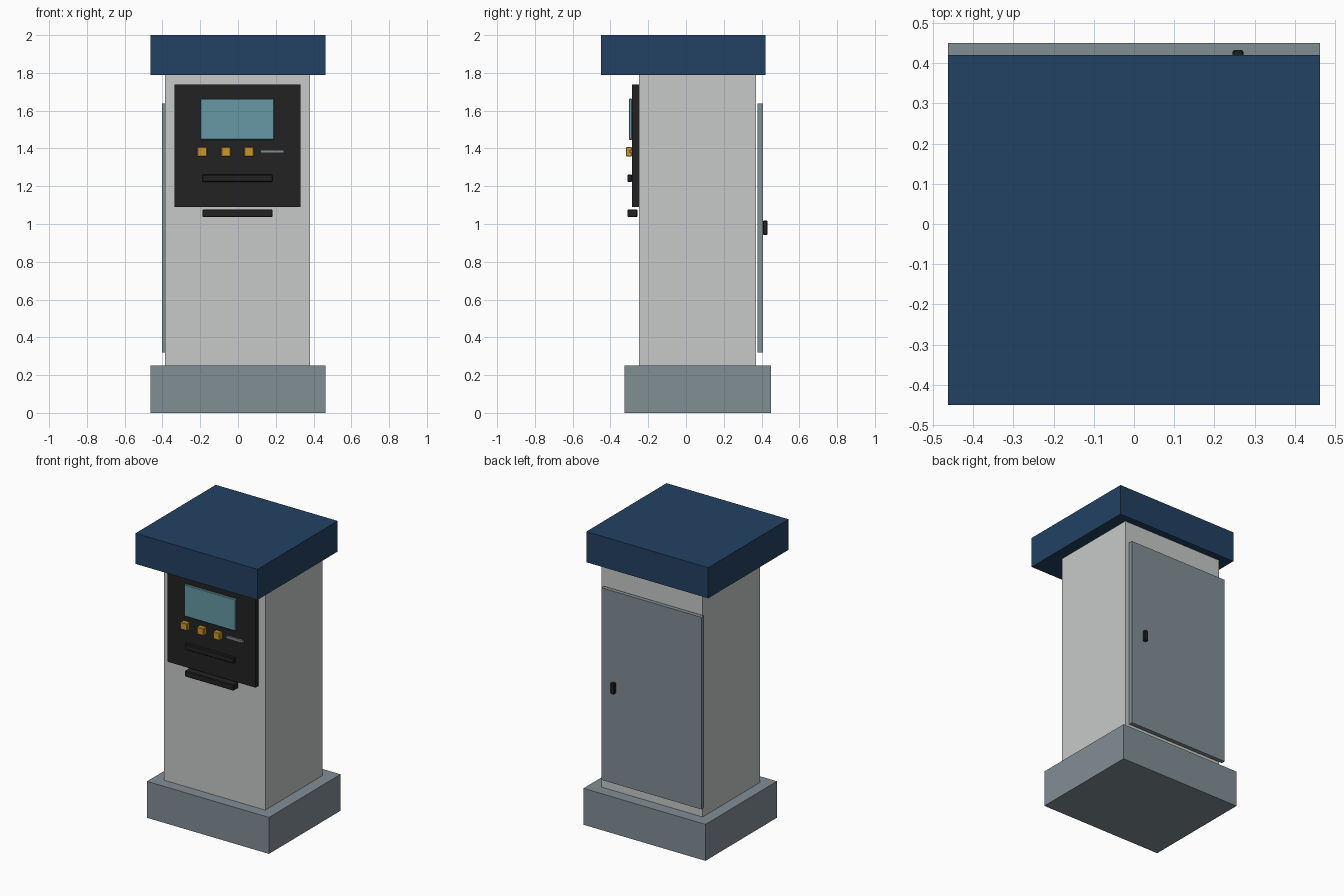
import bpy

if "Cube" in bpy.data.objects:
    bpy.data.objects.remove(bpy.data.objects["Cube"])


def material(name, rgb):
    """Flat colour from 0-255 display values, stored as linear."""
    lin = []
    for c in rgb:
        c /= 255
        lin.append(c / 12.92 if c <= 0.04045 else ((c + 0.055) / 1.055) ** 2.4)
    m = bpy.data.materials.new(name)
    m.diffuse_color = (*lin, 1)
    m.use_nodes = True
    m.node_tree.nodes["Principled BSDF"].inputs["Base Color"].default_value = m.diffuse_color
    return m


BLUE = material("roof_blue", (34, 65, 99))
LIGHT = material("body_light_grey", (198, 202, 200))
GREY = material("slate_grey", (129, 142, 149))
BLACK = material("panel_black", (34, 34, 34))
GLASS = material("screen_teal", (102, 152, 166))
AMBER = material("button_amber", (205, 152, 40))


def box(name, mat, x, y, z, bevel=0.0):
    """Box from its (min, max) range on each axis, with optional chamfer."""
    bpy.ops.mesh.primitive_cube_add(size=1, location=[sum(r) / 2 for r in (x, y, z)])
    ob = bpy.context.object
    ob.name = name
    ob.scale = [r[1] - r[0] for r in (x, y, z)]
    bpy.ops.object.transform_apply(location=False, rotation=False, scale=True)
    ob.data.materials.append(mat)
    if bevel:
        mod = ob.modifiers.new("chamfer", "BEVEL")
        mod.width = bevel
        mod.segments = 1
    return ob


# Cabinet
box("plinth", GREY, (-0.463, 0.463), (-0.325, 0.45), (0, 0.25))
box("cabinet_body", LIGHT, (-0.386, 0.382), (-0.25, 0.371), (0.25, 1.79))
box("roof", BLUE, (-0.463, 0.463), (-0.45, 0.42), (1.79, 2.0))

# Service door and handle on the back
box("rear_door", GREY, (-0.403, 0.358), (0.379, 0.407), (0.32, 1.638))
box("door_handle", BLACK, (0.245, 0.272), (0.407, 0.432), (0.943, 1.018), 0.004)

# Control panel on the front
FACE = -0.285
box("control_panel", BLACK, (-0.335, 0.331), (FACE, -0.25), (1.09, 1.738))
box("screen", GLASS, (-0.199, 0.191), (-0.302, FACE), (1.445, 1.664), 0.004)
for i, cx in enumerate((-0.19, -0.064, 0.058)):
    box(f"button_{i + 1}", AMBER, (cx - 0.026, cx + 0.026), (-0.318, FACE), (1.357, 1.408), 0.004)
box("card_slot", GREY, (0.119, 0.244), (-0.298, FACE), (1.376, 1.393))
box("ticket_slot", BLACK, (-0.188, 0.183), (-0.31, FACE), (1.223, 1.262), 0.004)
box("ticket_tray", BLACK, (-0.188, 0.183), (-0.31, -0.257), (1.037, 1.077), 0.004)
